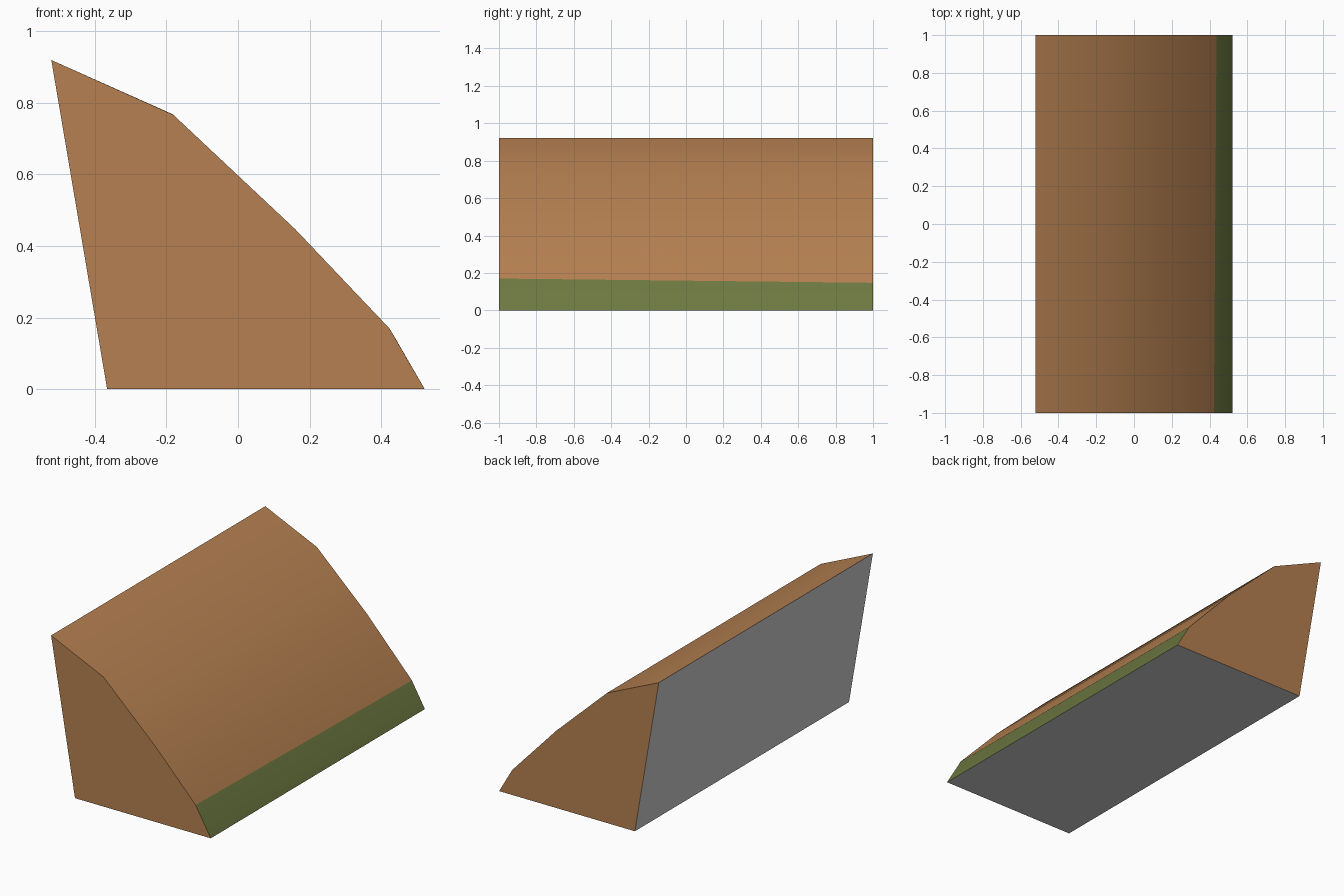
import bpy, bmesh

if "Cube" in bpy.data.objects:
    bpy.data.objects.remove(bpy.data.objects["Cube"])

def material(name, rgb):
    m = bpy.data.materials.new(name)
    m.diffuse_color = (*rgb, 1.0)
    m.use_nodes = True
    m.node_tree.nodes["Principled BSDF"].inputs["Base Color"].default_value = m.diffuse_color
    return m

BROWN, GREEN, GREY = 0, 1, 2
materials = [
    material("earth brown", (0.462, 0.216, 0.082)),
    material("grass green", (0.153, 0.191, 0.053)),
    material("plain grey", (0.6, 0.6, 0.6)),
]

# Cross-section (x, z) at the front and back ends; the lower bend tapers slightly
front = [(-0.366, 0), (0.522, 0), (0.423, 0.17), (0.16, 0.447), (-0.181, 0.767), (-0.522, 0.92)]
back = [(-0.366, 0), (0.522, 0), (0.437, 0.147), (0.148, 0.457), (-0.184, 0.769), (-0.522, 0.92)]
# Colour of the strip after each profile point: base, foot, three slopes, rear wall
strip_colours = [GREY, GREEN, BROWN, BROWN, BROWN, GREY]

bm = bmesh.new()
ends = [[bm.verts.new((x, y, z)) for x, z in profile]
        for profile, y in ((front, -1), (back, 1))]

# End caps
for ring in ends:
    bm.faces.new(ring).material_index = BROWN

# Long strips joining the ends
count = len(front)
for i, colour in enumerate(strip_colours):
    j = (i + 1) % count
    face = bm.faces.new((ends[0][i], ends[0][j], ends[1][j], ends[1][i]))
    face.material_index = colour

bmesh.ops.recalc_face_normals(bm, faces=bm.faces)
mesh = bpy.data.meshes.new("sloped_bank")
bm.to_mesh(mesh)
bm.free()
for m in materials:
    mesh.materials.append(m)
bank = bpy.data.objects.new("sloped_bank", mesh)
bpy.context.collection.objects.link(bank)

# Soften only the shallow bends of the slope
bpy.context.view_layer.objects.active = bank
bank.select_set(True)
bpy.ops.object.shade_smooth_by_angle(angle=0.4)
